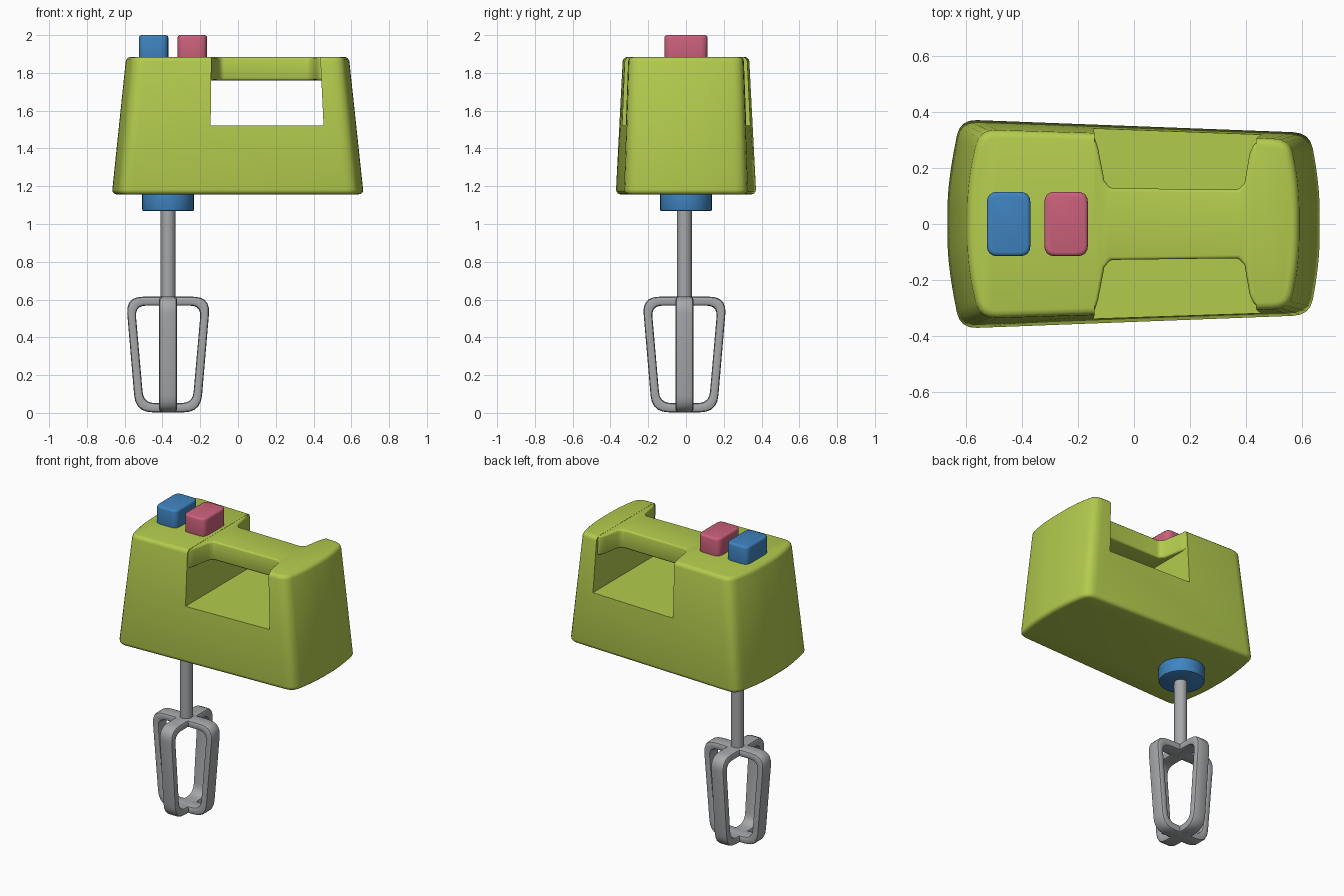
import bpy, bmesh, math
from mathutils import Vector, Matrix

if "Cube" in bpy.data.objects:
    bpy.data.objects.remove(bpy.data.objects["Cube"])


def material(name, rgb):
    m = bpy.data.materials.new(name)
    m.diffuse_color = (*rgb, 1)
    m.use_nodes = True
    m.node_tree.nodes["Principled BSDF"].inputs["Base Color"].default_value = m.diffuse_color
    return m


GREEN = material("lime green", (0.45, 0.60, 0.075))
BLUE = material("blue", (0.05, 0.23, 0.53))
PINK = material("pink", (0.60, 0.12, 0.20))
GREY = material("steel grey", (0.38, 0.39, 0.40))


def rounded(points, radius, steps=4):
    """Closed 2D outline with every corner rounded."""
    pts, out = [Vector(p) for p in points], []
    for i, p in enumerate(pts):
        ends = []
        for q in (pts[i - 1], pts[(i + 1) % len(pts)]):
            d = q - p
            ends.append(p + d.normalized() * min(radius, d.length * 0.45))
        a, b = ends
        for k in range(steps + 1):
            t = k / steps
            out.append(a * (1 - t) ** 2 + p * 2 * t * (1 - t) + b * t * t)
    return out


def loft(name, loops, mat, caps=True):
    """Skin matching 3D loops; with caps off the last loop joins the first."""
    bm = bmesh.new()
    rings = [[bm.verts.new(p) for p in loop] for loop in loops]
    n = len(rings[0])
    pairs = list(zip(rings, rings[1:])) + ([] if caps else [(rings[-1], rings[0])])
    for r, s in pairs:
        for i in range(n):
            j = (i + 1) % n
            bm.faces.new((r[i], r[j], s[j], s[i]))
    if caps:
        bm.faces.new(rings[0][::-1])
        bm.faces.new(rings[-1])
    bmesh.ops.recalc_face_normals(bm, faces=bm.faces)
    me = bpy.data.meshes.new(name)
    bm.to_mesh(me)
    bm.free()
    ob = bpy.data.objects.new(name, me)
    bpy.context.collection.objects.link(ob)
    me.materials.append(mat)
    return ob


def finish(ob, bevel=0.0, cutter=None, segments=3):
    """Bevel, cut, apply the modifiers and smooth."""
    if bevel:
        b = ob.modifiers.new("bevel", 'BEVEL')
        b.width, b.segments = bevel, segments
        b.limit_method, b.angle_limit = 'ANGLE', math.radians(40)
    if cutter:
        c = ob.modifiers.new("cut", 'BOOLEAN')
        c.operation, c.object, c.solver = 'DIFFERENCE', cutter, 'EXACT'
    bpy.ops.object.select_all(action='DESELECT')
    ob.select_set(True)
    bpy.context.view_layer.objects.active = ob
    bpy.ops.object.convert(target='MESH')
    bpy.ops.object.shade_smooth_by_angle(angle=math.radians(35))
    return ob


def prism(name, outline, z0, z1, mat):
    return loft(name, [[(x, y, z) for x, y in outline] for z in (z0, z1)], mat)


def circle(x, y, r, n=32):
    return [(x + r * math.cos(2 * math.pi * i / n), y + r * math.sin(2 * math.pi * i / n))
            for i in range(n)]


# Housing: tapered block with bulging ends
def housing_outline(xl, xr, yl, yr):
    half = [(xl, 0.10), (xl + 0.015, 0.22), (xl + 0.045, yl)]
    half += [(xr - 0.035, yr), (xr - 0.012, 0.2), (xr, 0.09)]
    return rounded(half + [(x, -y) for x, y in half[::-1]], 0.06)


bottom = housing_outline(-0.668, 0.665, 0.374, 0.326)
top = housing_outline(-0.592, 0.587, 0.336, 0.302)
body = loft("housing", [[(x, y, 1.157) for x, y in bottom],
                        [(x, y, 1.885) for x, y in top]], GREEN)

# Slot through the housing under the handle
slot_profile = [(-0.145, 1.522), (0.453, 1.522), (0.425, 2.1), (-0.138, 2.1)]
slot = loft("slot_cutter", [[(x, y, z) for x, z in slot_profile] for y in (-0.6, 0.6)], GREEN)
slot.hide_render = True
slot.hide_set(True)
finish(body, 0.025, slot)
bpy.data.objects.remove(slot)

# Handle bridging the slot, flared where it meets the housing
side = [(-0.17, 0.315), (-0.143, 0.315), (-0.128, 0.27), (-0.106, 0.155), (-0.085, 0.128),
        (0.372, 0.122), (0.394, 0.145), (0.412, 0.25), (0.430, 0.29), (0.46, 0.29)]
handle = prism("handle", side + [(x, -y) for x, y in side[::-1]], 1.76, 1.884, GREEN)
finish(handle, 0.012)

# Buttons on top
for name, x, mat in (("eject_button", -0.447, BLUE), ("speed_button", -0.242, PINK)):
    shape = rounded([(x - 0.078, -0.115), (x + 0.078, -0.115),
                     (x + 0.078, 0.115), (x - 0.078, 0.115)], 0.04)
    finish(prism(name, shape, 1.86, 2.0, mat), 0.014)

# Collar and shaft
BX, BY = -0.37, -0.008
finish(prism("beater_collar", circle(BX, 0, 0.137), 1.068, 1.2, BLUE), 0.008, segments=2)
finish(prism("beater_shaft", circle(BX, BY, 0.039, 24), 0.585, 1.1, GREY))

# Two crossed beater loops
outer = rounded([(-0.172, 0.003), (0.172, 0.003), (0.224, 0.615), (-0.224, 0.615)], 0.09, 5)
inner = rounded([(-0.13, 0.052), (0.13, 0.052), (0.175, 0.568), (-0.175, 0.568)], 0.06, 5)
for name, turn in (("beater_loop_wide", 0), ("beater_loop_deep", math.pi / 2)):
    loops = [[(u, v, z) for u, z in line]
             for line, v in ((outer, -0.047), (outer, 0.047), (inner, 0.047), (inner, -0.047))]
    ring = loft(name, loops, GREY, caps=False)
    ring.data.transform(Matrix.Translation((BX, BY, 0)) @ Matrix.Rotation(turn, 4, 'Z'))
    finish(ring, 0.015, segments=2)
